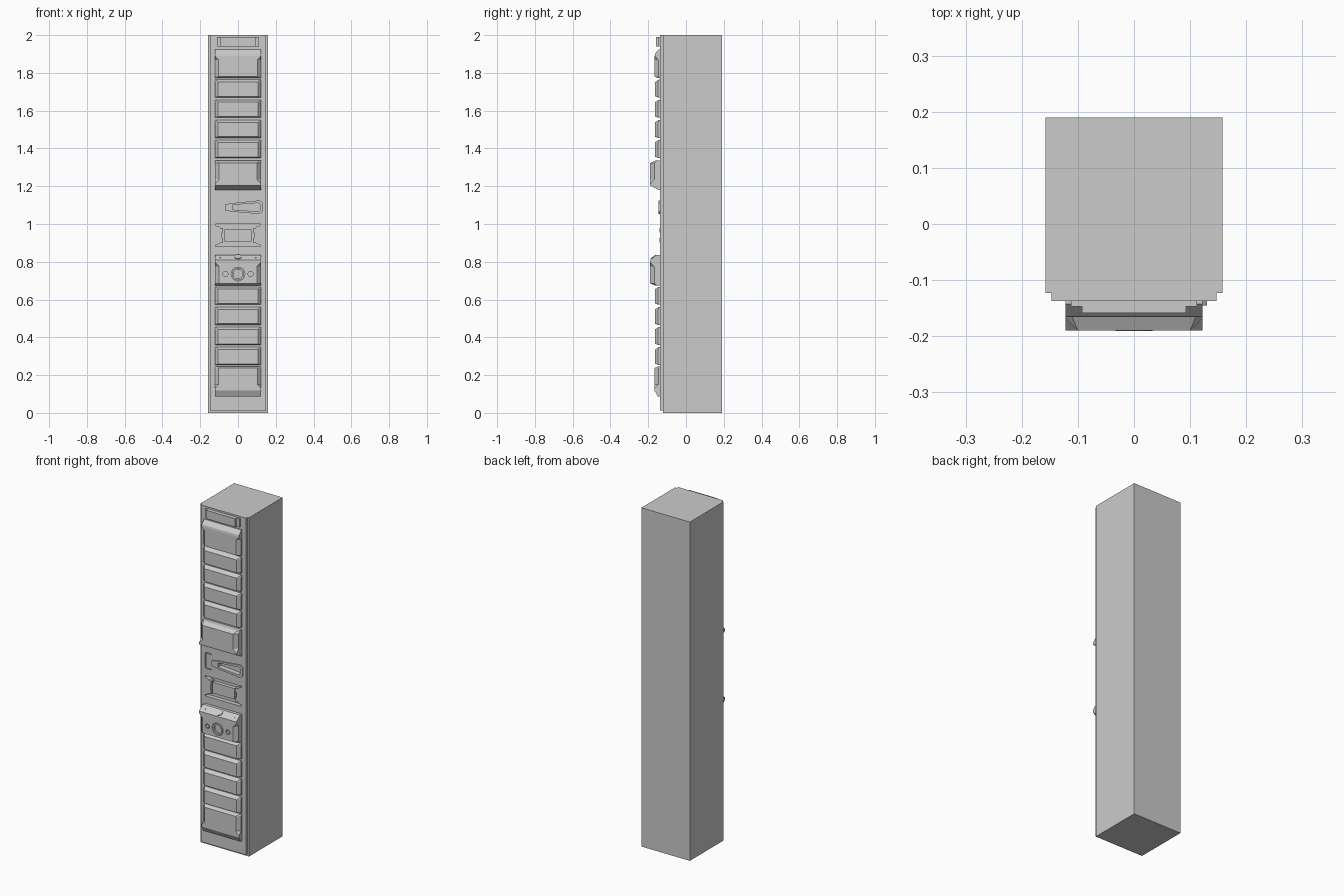
import bpy, bmesh, math
from mathutils import Matrix, Vector

if "Cube" in bpy.data.objects:
    bpy.data.objects.remove(bpy.data.objects["Cube"])

FACE = -0.137      # y of the front plate surface


def finish(name, bm):
    bmesh.ops.recalc_face_normals(bm, faces=bm.faces[:])
    me = bpy.data.meshes.new(name)
    bm.to_mesh(me)
    bm.free()
    ob = bpy.data.objects.new(name, me)
    bpy.context.collection.objects.link(ob)
    return ob


def box(name, x0, x1, y0, y1, z0, z1):
    bm = bmesh.new()
    m = Matrix.Translation(((x0 + x1) / 2, (y0 + y1) / 2, (z0 + z1) / 2)) \
        @ Matrix.Diagonal((x1 - x0, y1 - y0, z1 - z0, 1))
    bmesh.ops.create_cube(bm, size=1, matrix=m)
    return finish(name, bm)


def panel(name, rows, w=0.122):
    """Loft of (z, front y, corner chamfer) sections."""
    bm = bmesh.new()
    rings = []
    for z, y, c in rows:
        k = min(c, (FACE - y) * 0.7)
        pts = [(-w, FACE + 0.005), (-w, y + k), (-w + c, y), (w - c, y), (w, y + k), (w, FACE + 0.005)]
        rings.append([bm.verts.new((px, py, z)) for px, py in pts])
    for a, b in zip(rings, rings[1:]):
        for i in range(6):
            j = (i + 1) % 6
            bm.faces.new((a[i], a[j], b[j], b[i]))
    bm.faces.new(rings[0])
    bm.faces.new(rings[-1])
    bmesh.ops.remove_doubles(bm, verts=bm.verts[:], dist=1e-5)
    return finish(name, bm)


def prism(name, pts, y0, y1):
    """Extrude an x,z outline between two y values."""
    bm = bmesh.new()
    f = bm.faces.new([bm.verts.new((x, y0, z)) for x, z in pts])
    ext = bmesh.ops.extrude_face_region(bm, geom=[f])
    bmesh.ops.translate(bm, vec=(0, y1 - y0, 0),
                        verts=[v for v in ext['geom'] if isinstance(v, bmesh.types.BMVert)])
    return finish(name, bm)


def disc(name, loc, r, depth, axis=(0, -1, 0), seg=24):
    bm = bmesh.new()
    rot = Vector((0, 0, 1)).rotation_difference(Vector(axis)).to_matrix().to_4x4()
    bmesh.ops.create_cone(bm, cap_ends=True, segments=seg, radius1=r, radius2=r, depth=depth,
                          matrix=Matrix.Translation(loc) @ rot)
    return finish(name, bm)


def cut(target, cutter):
    mod = target.modifiers.new("cut", 'BOOLEAN')
    mod.operation = 'DIFFERENCE'
    mod.solver = 'EXACT'
    mod.object = cutter
    cutter.hide_render = True
    cutter.hide_viewport = True


# Cabinet body with stepped front plate
body = box("cabinet_body", -0.158, 0.158, -0.123, 0.19, 0, 2)
plate = box("front_plate", -0.147, 0.147, FACE, -0.122, 0.012, 2)

# Top label holder
box("top_holder_base", -0.112, 0.112, -0.147, FACE + 0.003, 1.94, 1.99)
box("top_holder_front", -0.093, 0.093, -0.159, -0.146, 1.94, 1.99)

# Repeated ribs
for i, z in enumerate([1.67, 1.563, 1.456, 1.35, 0.573, 0.466, 0.36, 0.254]):
    panel(f"rib_{i}", [(z, -0.146, 0.004), (z + 0.006, -0.164, 0.017),
                       (z + 0.082, -0.164, 0.017), (z + 0.094, -0.146, 0.004)])

# Tall end ribs, full width at their sloped outer ends
panel("upper_end_rib", [(1.774, -0.15, 0.01), (1.78, -0.166, 0.02), (1.868, -0.166, 0.02),
                        (1.89, -0.166, 0), (1.902, -0.164, 0), (1.925, -0.143, 0)])
panel("lower_end_rib", [(0.088, -0.15, 0), (0.118, -0.166, 0), (0.13, -0.166, 0),
                        (0.15, -0.166, 0.02), (0.238, -0.166, 0.02), (0.246, -0.15, 0.01)])

# Deep blocks above and below the handle
panel("upper_block", [(1.18, -0.143, 0), (1.203, -0.189, 0), (1.212, -0.19, 0),
                      (1.235, -0.19, 0.022), (1.322, -0.19, 0.022), (1.335, -0.165, 0.012)])
block = panel("lock_block", [(0.675, -0.165, 0.012), (0.686, -0.19, 0.022), (0.775, -0.19, 0.022),
                             (0.798, -0.19, 0), (0.81, -0.19, 0), (0.837, -0.155, 0)])

# Lock with recessed ring, core and side screws
cut(block, disc("lock_socket_cutter", (0, -0.19, 0.735), 0.036, 0.02))
bore = disc("lock_ring", (0, -0.184, 0.735), 0.033, 0.014)
cut(bore, disc("lock_ring_cutter", (0, -0.19, 0.735), 0.024, 0.016))
for s in (-1, 1):
    cut(block, disc("screw_hole_cutter", (s * 0.067, -0.19, 0.735), 0.014, 0.016))
    disc("screw", (s * 0.067, -0.184, 0.735), 0.009, 0.01, seg=16)

# Knob and studs on the sloped top of the lock block
slope = (0, -0.61, 0.79)
disc("top_knob", (0, -0.171, 0.825), 0.018, 0.008, slope)
for s in (-1, 1):
    disc("top_stud", (s * 0.095, -0.172, 0.824), 0.006, 0.005, slope, 12)

# Tapered latch handle frame and its opening
handle = prism("latch_handle", [(-0.07, 1.072), (-0.035, 1.066), (0.115, 1.052), (0.13, 1.066),
                                (0.13, 1.112), (0.115, 1.125), (-0.035, 1.11), (-0.07, 1.104)],
               FACE + 0.004, -0.145)
opening = prism("handle_opening_cutter", [(-0.03, 1.076), (0.105, 1.066), (0.116, 1.072),
                                          (0.116, 1.106), (0.105, 1.111), (-0.03, 1.101)],
                -0.16, -0.115)
for part in (handle, plate, body):
    cut(part, opening)

# Bracket groove beside the handle
cut(plate, prism("bracket_groove_cutter", [(-0.12, 1.05), (-0.112, 1.042), (-0.078, 1.042), (-0.078, 1.047),
                                           (-0.11, 1.047), (-0.114, 1.052), (-0.114, 1.128), (-0.11, 1.133),
                                           (-0.078, 1.133), (-0.078, 1.138), (-0.112, 1.138), (-0.12, 1.13)],
                 -0.15, -0.13))

# Reader recess: wide slots above and below a central pocket
half = [(0.118, 0.88), (0.118, 0.888), (0.098, 0.896), (0.085, 0.91),
        (0.085, 0.97), (0.098, 0.985), (0.118, 0.992), (0.118, 1.0)]
recess = prism("reader_recess_cutter", half + [(-x, z) for x, z in reversed(half)], -0.15, -0.112)
cut(plate, recess)
cut(body, recess)
box("reader_insert", -0.072, 0.072, -0.134, -0.108, 0.908, 0.972)
for s in (-1, 1):
    for z in (0.902, 0.955):
        box("reader_clip", s * 0.085 - 0.006, s * 0.085 + 0.006, -0.14, -0.11, z, z + 0.024)
